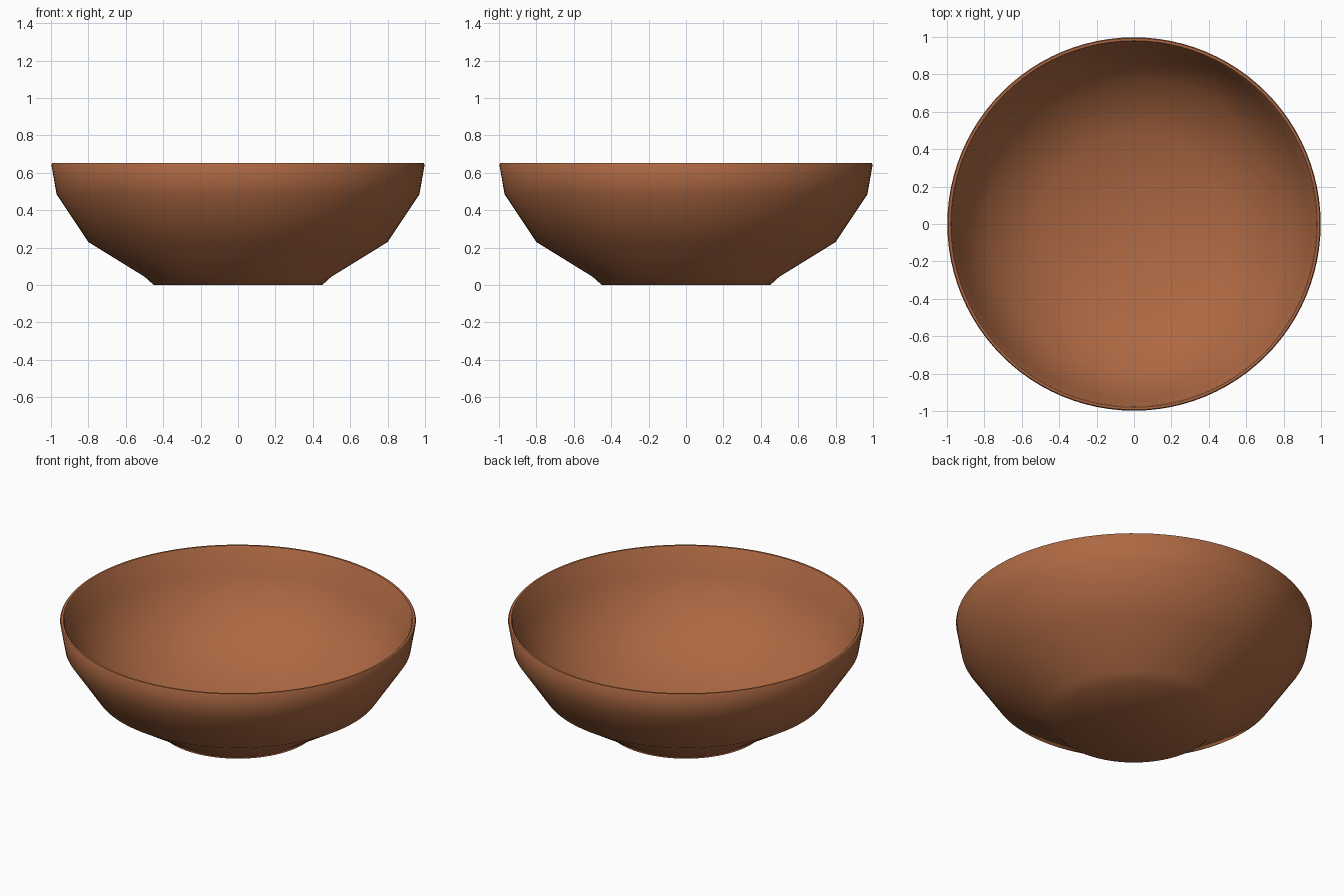
import bpy
import bmesh
import math

cube = bpy.data.objects.get("Cube")
if cube:
    bpy.data.objects.remove(cube, do_unlink=True)

SEGMENTS = 96


def make_material(name, color):
    mat = bpy.data.materials.new(name)
    mat.use_nodes = True
    mat.diffuse_color = color
    bsdf = mat.node_tree.nodes["Principled BSDF"]
    bsdf.inputs["Base Color"].default_value = color
    bsdf.inputs["Roughness"].default_value = 0.8
    return mat


def lathe(name, profile, material):
    """Spin a (radius, height) profile around the z axis."""
    bm = bmesh.new()
    verts = [bm.verts.new((r, 0, z)) for r, z in profile]
    edges = [bm.edges.new(pair) for pair in zip(verts, verts[1:])]
    bmesh.ops.spin(bm, geom=verts + edges, cent=(0, 0, 0), axis=(0, 0, 1),
                   angle=math.tau, steps=SEGMENTS)
    bmesh.ops.remove_doubles(bm, verts=bm.verts, dist=0.0005)
    bmesh.ops.recalc_face_normals(bm, faces=bm.faces)
    mesh = bpy.data.meshes.new(name)
    bm.to_mesh(mesh)
    bm.free()
    mesh.materials.append(material)
    obj = bpy.data.objects.new(name, mesh)
    bpy.context.collection.objects.link(obj)
    return obj


# Outside wall from the base up, over the rim, then down the inside
outside = [(0, 0), (0.45, 0), (0.5, 0.045), (0.8, 0.23), (0.97, 0.485),
           (0.998, 0.645)]
rim = [(0.993, 0.652), (0.98, 0.652), (0.974, 0.645)]
inside = [(0.945, 0.49), (0.78, 0.25), (0.48, 0.065), (0, 0.045)]

clay = make_material("terracotta clay", (0.42, 0.14, 0.056, 1))
bowl = lathe("bowl", outside + rim + inside, clay)

# Soft shading across the wall bends
bpy.ops.object.select_all(action="DESELECT")
bowl.select_set(True)
bpy.context.view_layer.objects.active = bowl
bpy.ops.object.shade_smooth_by_angle(angle=math.radians(46))
